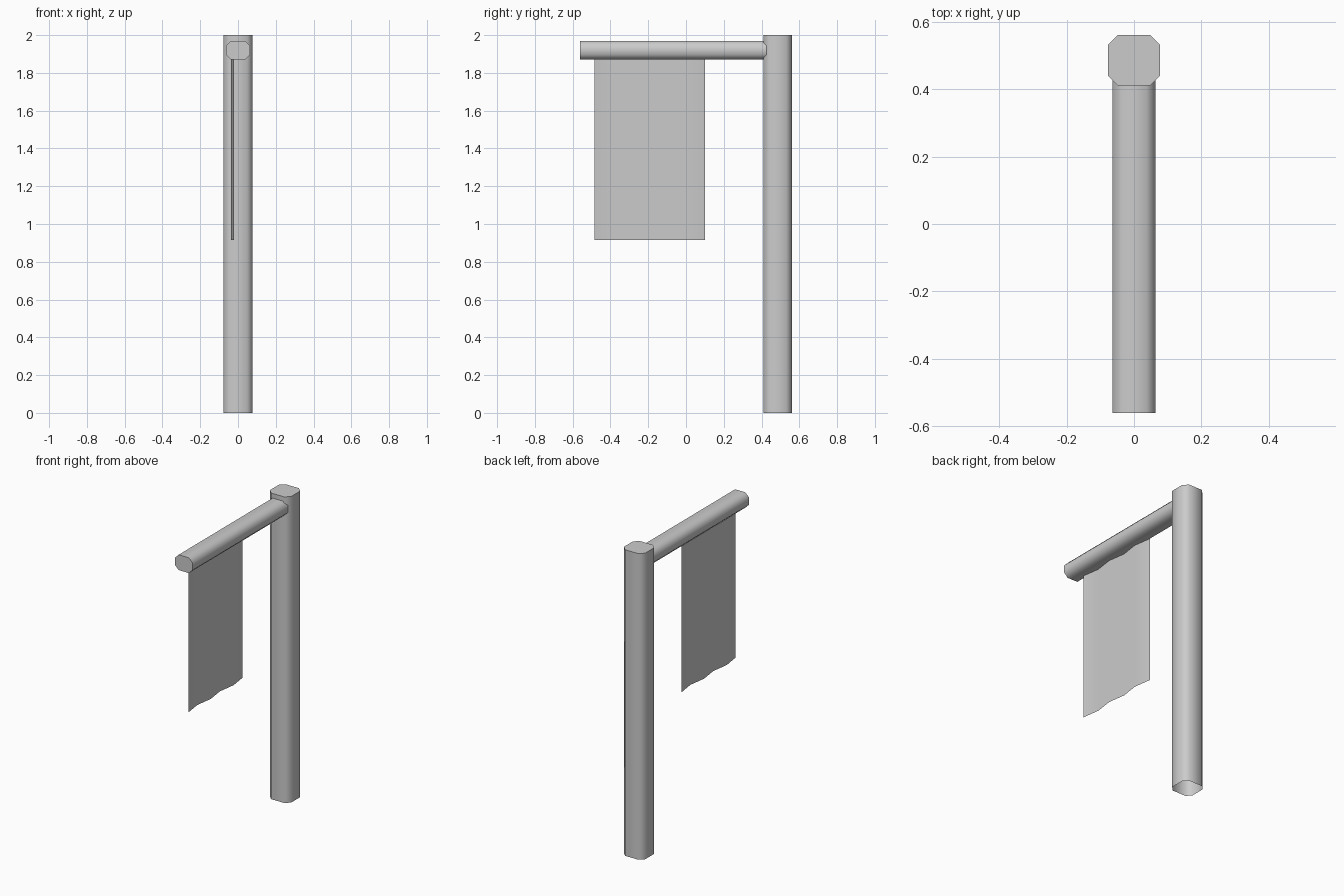
import bpy, math
from mathutils import Vector

cube = bpy.data.objects.get("Cube")
if cube:
    bpy.data.objects.remove(cube, do_unlink=True)

# One plain grey for everything
grey = bpy.data.materials.new("plain_grey")
grey.use_nodes = True
GREY = (0.6, 0.6, 0.6, 1)
grey.diffuse_color = GREY
grey.node_tree.nodes["Principled BSDF"].inputs["Base Color"].default_value = GREY


def add_object(name, verts, faces):
    mesh = bpy.data.meshes.new(name)
    mesh.from_pydata(verts, [], faces)
    mesh.materials.append(grey)
    obj = bpy.data.objects.new(name, mesh)
    bpy.context.collection.objects.link(obj)
    bpy.ops.object.select_all(action='DESELECT')
    obj.select_set(True)
    bpy.context.view_layer.objects.active = obj
    bpy.ops.object.shade_smooth_by_angle(angle=math.radians(60))
    return obj


def chamfered_bar(name, start, axis, u, v, half_u, half_v, chamfer, length):
    """Bar with chamfered corners, closed only at its far end."""
    start, axis, u, v = map(Vector, (start, axis, u, v))
    iu, iv = half_u - chamfer, half_v - chamfer
    ring = [(half_u, -iv), (half_u, iv), (iu, half_v), (-iu, half_v),
            (-half_u, iv), (-half_u, -iv), (-iu, -half_v), (iu, -half_v)]
    n = len(ring)
    verts = [start + axis * d + u * a + v * b for d in (0, length) for a, b in ring]
    faces = [(i, (i + 1) % n, (i + 1) % n + n, i + n) for i in range(n)]
    faces.append(tuple(range(n, 2 * n)))
    return add_object(name, verts, faces)


# Upright post, open underneath
chamfered_bar("post", (0, 0.485, 0), (0, 0, 1), (1, 0, 0), (0, 1, 0),
              0.077, 0.075, 0.029, 2.0)

# Cross arm reaching forward from the post
chamfered_bar("arm", (0, 0.45, 1.92), (0, -1, 0), (1, 0, 0), (0, 0, 1),
              0.063, 0.05, 0.026, 1.01)

# Hanging cloth, a thin sheet with shallow folds
FOLDS = 5
front, back, bottom, top = -0.485, 0.10, 0.915, 1.88
cloth_verts = []
for i in range(FOLDS + 1):
    x = -0.02 if i % 2 == 0 else -0.037
    y = front + (back - front) * i / FOLDS
    cloth_verts += [(x, y, bottom), (x, y, top)]
cloth_faces = [(2 * i, 2 * i + 2, 2 * i + 3, 2 * i + 1) for i in range(FOLDS)]
add_object("cloth", cloth_verts, cloth_faces)
